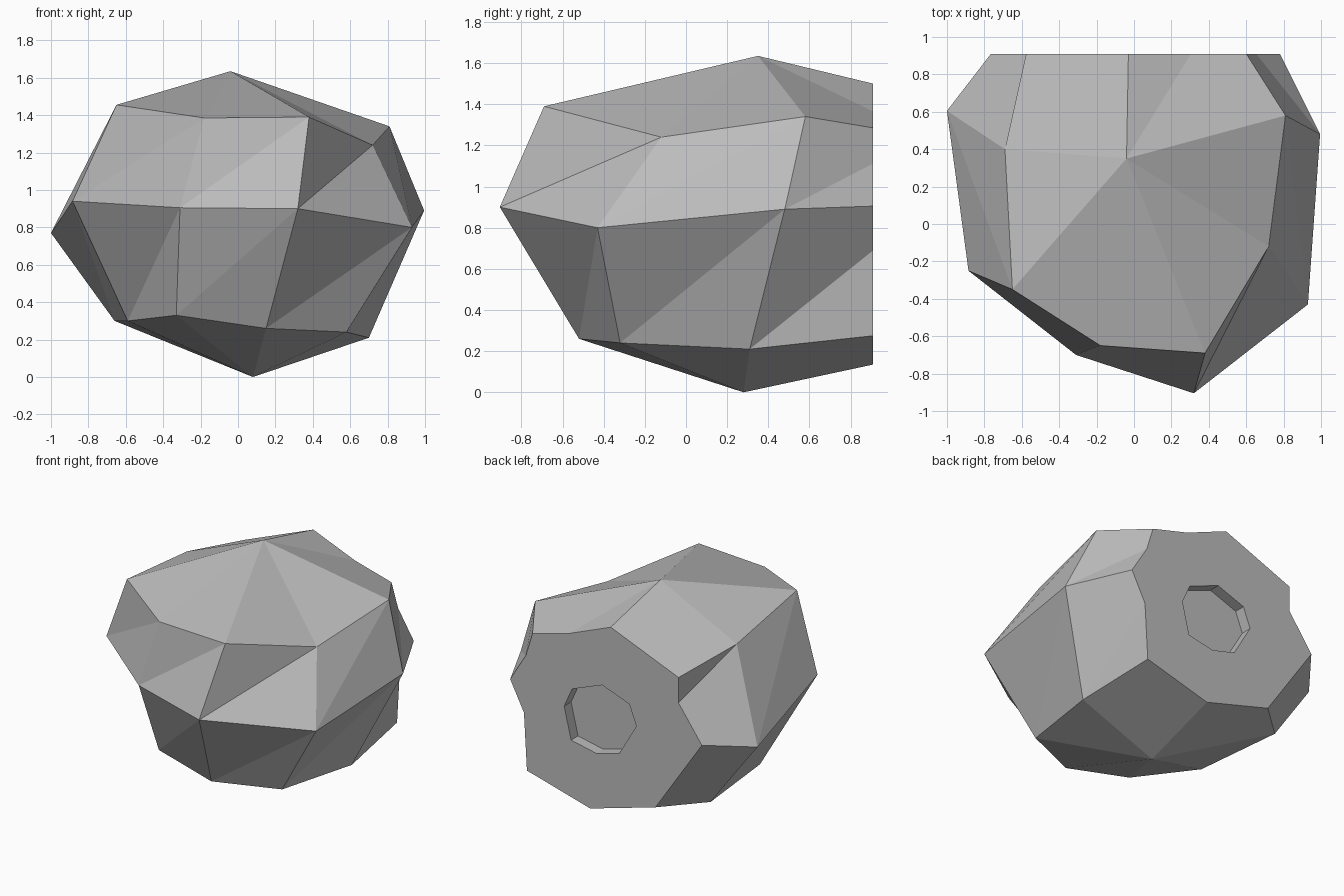
import bpy, bmesh
from mathutils import Vector

if "Cube" in bpy.data.objects:
    bpy.data.objects.remove(bpy.data.objects["Cube"])

BACK = 0.91      # plane of the flat back
DEPTH = 0.08     # depth of the socket

# Rings run from the back right, round the front, to the back left
UPPER = [(.81, .58, 1.34), (.72, -.12, 1.24), (.38, -.69, 1.39),
         (-.18, -.65, 1.385), (-.65, -.35, 1.455), (-.69, .40, 1.36)]
MIDDLE = [(.995, .48, .89), (.93, -.43, .80), (.32, -.905, .90),
          (-.31, -.70, .905), (-.885, -.25, .94), (-1.0, .605, .77)]
LOWER = [(.70, .31, .21), (.58, -.32, .24), (.15, -.52, .26),
         (-.33, -.44, .33), (-.59, -.01, .30), (-.66, .66, .30)]
# Outline of the flat back and of the socket, as x, z
OUTLINE = [(.60, 1.285), (.305, 1.365), (-.03, 1.50), (-.577, 1.28),
           (-.577, 1.095), (-.765, .836), (-.39, .284), (.135, .135),
           (.645, .275), (.669, .69), (.78, .905), (.653, 1.112)]
SOCKET = [(.281, .967), (.038, 1.06), (-.18, .98), (-.237, .834),
          (-.10, .60), (.087, .55), (.289, .592), (.345, .825)]

bm = bmesh.new()


def points(coords):
    return [bm.verts.new(c) for c in coords]


def flat_points(outline, y):
    return points([(x, y, z) for x, z in outline])


def face(*verts):
    return bm.faces.new(verts)


top, bottom = points([(-.04, .35, 1.635), (.08, .28, 0)])
up, mid, low = points(UPPER), points(MIDDLE), points(LOWER)
c = flat_points(OUTLINE, BACK)

# Front and sides: fans at the poles, triangulated bands between the rings
for i in range(5):
    j = i + 1
    face(top, up[i], up[j])
    face(bottom, low[j], low[i])
    for a, b in ((up, mid), (mid, low)):
        face(a[i], b[i], b[j])
        face(a[i], b[j], a[j])

# Facets running into the flat back: right ends, then left ends
u, m, l = up[0], mid[0], low[0]
for f in ((top, u, c[0], c[1]), (top, c[1], c[2]), (u, m, c[11], c[0]),
          (m, c[10], c[11]), (m, l, c[9], c[10]), (l, c[8], c[9]),
          (l, bottom, c[7], c[8])):
    face(*f)
u, m, l = up[5], mid[5], low[5]
for f in ((top, c[2], c[3], u), (u, c[3], c[4]), (u, c[4], c[5], m),
          (m, c[5], c[6]), (m, c[6], l), (l, c[6], c[7], bottom)):
    face(*f)

# Socket walls and floor
rim = flat_points(SOCKET, BACK)
base = flat_points(SOCKET, BACK - DEPTH)
n = len(rim)
for i in range(n):
    j = (i + 1) % n
    face(rim[i], rim[j], base[j], base[i])
face(*base)

# Flat back around the socket
border = [bm.edges.get((loop[i], loop[(i + 1) % len(loop)]))
          for loop in (c, rim) for i in range(len(loop))]
bmesh.ops.triangle_fill(bm, use_beauty=True, edges=border,
                        normal=Vector((0, 1, 0)))
bmesh.ops.recalc_face_normals(bm, faces=bm.faces[:])

mesh = bpy.data.meshes.new("rock")
bm.to_mesh(mesh)
bm.free()
rock = bpy.data.objects.new("rock", mesh)
bpy.context.collection.objects.link(rock)

grey = bpy.data.materials.new("stone_grey")
grey.diffuse_color = (.5, .5, .5, 1)
grey.use_nodes = True
grey.node_tree.nodes["Principled BSDF"].inputs["Base Color"].default_value = grey.diffuse_color
mesh.materials.append(grey)
